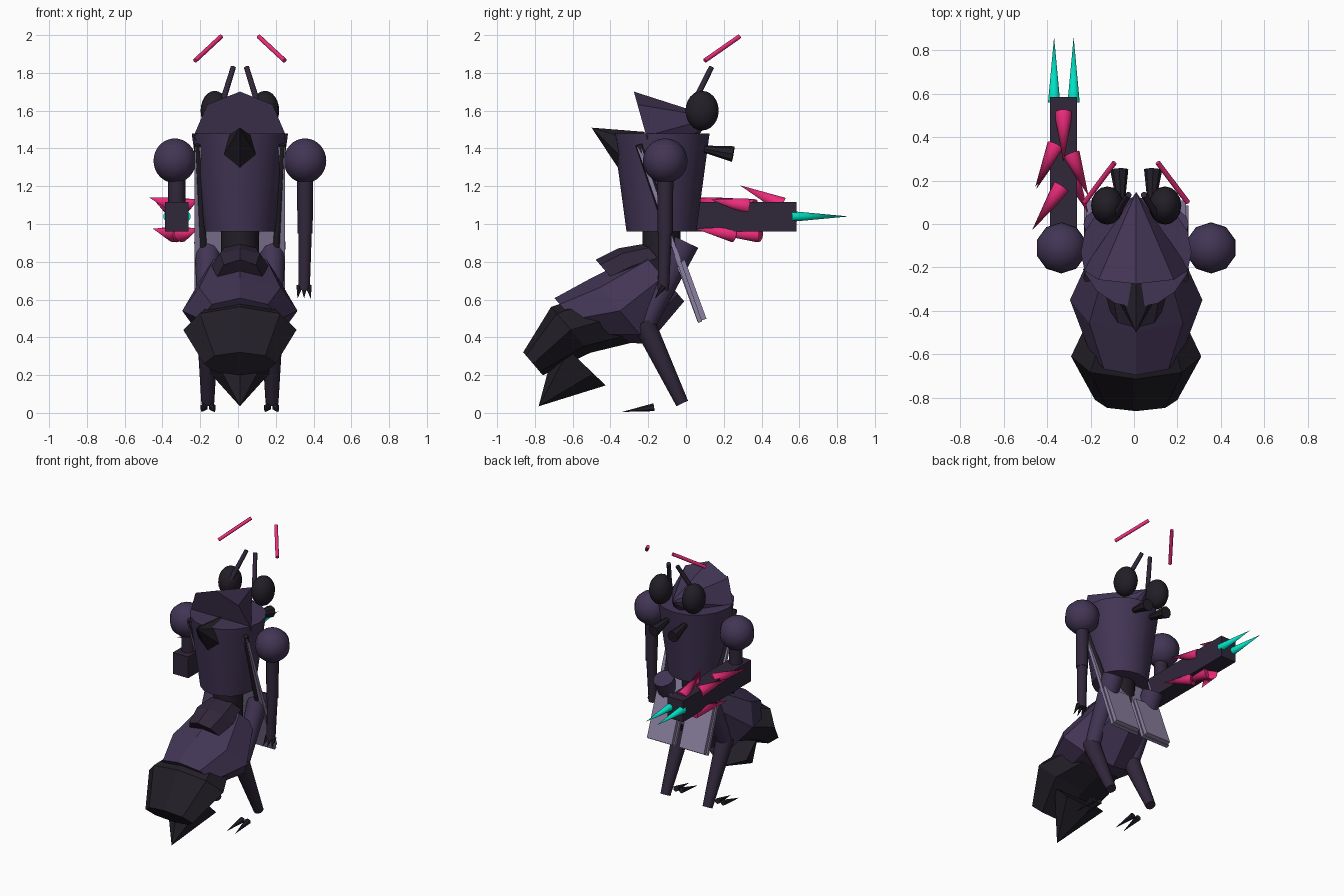
import bpy, bmesh, math
from mathutils import Vector, Matrix

if "Cube" in bpy.data.objects:
    bpy.data.objects.remove(bpy.data.objects["Cube"])


def mat(name, c):
    m = bpy.data.materials.new(name)
    m.diffuse_color = (*c, 1)
    m.use_nodes = True
    m.node_tree.nodes["Principled BSDF"].inputs["Base Color"].default_value = m.diffuse_color
    return m


PURPLE = mat("purple", (.055, .036, .09))
MID = mat("dusk", (.03, .02, .042))
DARK = mat("dark", (.016, .013, .02))
PINK = mat("pink", (.85, .025, .2))
TEAL = mat("teal", (0, .75, .55))
WING = mat("wing", (.26, .22, .36))
SHIFT = .01  # the whole figure sits slightly off centre


def finish(name, bm, m, smooth=False):
    bmesh.ops.recalc_face_normals(bm, faces=bm.faces)
    bm.transform(Matrix.Translation((SHIFT, 0, 0)))
    me = bpy.data.meshes.new(name)
    bm.to_mesh(me)
    bm.free()
    me.materials.append(m)
    ob = bpy.data.objects.new(name, me)
    bpy.context.collection.objects.link(ob)
    if smooth:
        bpy.ops.object.select_all(action='DESELECT')
        ob.select_set(True)
        bpy.context.view_layer.objects.active = ob
        bpy.ops.object.shade_smooth_by_angle(angle=math.radians(40))
    return ob


def limb(name, a, b, r1, r2, m, n=12):
    """Tapered n-sided bar from a to b; r2 = 0 makes a spike."""
    a, b = Vector(a), Vector(b)
    d = (b - a).normalized()
    u = Vector((1, 0, 0))
    u = (u - d * u.dot(d)).normalized()
    v = d.cross(u)
    bm = bmesh.new()

    def ring(c, r):
        return [bm.verts.new(c + r * (math.sin(t) * u + math.cos(t) * v))
                for t in (2 * math.pi * i / n for i in range(n))]
    p = ring(a, r1)
    bm.faces.new(p)
    if r2:
        q = ring(b, r2)
        bm.faces.new(q)
    else:
        tip = bm.verts.new(b)
    for i in range(n):
        j = (i + 1) % n
        bm.faces.new((p[i], p[j], q[j], q[i]) if r2 else (p[i], p[j], tip))
    return finish(name, bm, m, n > 8)


def ball(name, c, s, m, seg, rings):
    bm = bmesh.new()
    bmesh.ops.create_uvsphere(bm, u_segments=seg, v_segments=rings, radius=1)
    bm.transform(Matrix.Translation(c) @ Matrix.Diagonal((*s, 1)))
    return finish(name, bm, m, True)


def box(name, c, s, m, tilt=0):
    bm = bmesh.new()
    bmesh.ops.create_cube(bm, size=1)
    bm.transform(Matrix.Translation(c) @ Matrix.Rotation(tilt, 4, 'X') @ Matrix.Diagonal((*s, 1)))
    return finish(name, bm, m)


def shell(name, rings, m, n=8):
    """Loft of tilted rings: (y, z, x radius, in-plane radius)."""
    bm = bmesh.new()
    loops = []
    for y, z, rx, rv in rings:
        loops.append([bm.verts.new((rx * math.sin(t), y - .65 * rv * math.cos(t), z + .76 * rv * math.cos(t)))
                      for t in (2 * math.pi * i / n for i in range(n))])
    bm.faces.new(loops[0])
    bm.faces.new(loops[-1])
    for p, q in zip(loops, loops[1:]):
        for i in range(n):
            j = (i + 1) % n
            bm.faces.new((p[i], p[j], q[j], q[i]))
    return finish(name, bm, m)


# Torso, waist, head, back thorn
limb("torso", (0, -.13, .96), (0, -.13, 1.48), .185, .255, PURPLE, 16)
limb("waist", (0, -.13, .72), (0, -.13, .97), .1, .1, DARK)
limb("head", (0, -.21, 1.465), (0, .147, 1.565), .245, 0, PURPLE, 8)
limb("back_thorn", (0, -.28, 1.38), (0, -.5, 1.51), .125, 0, DARK, 6)

# Abdomen segments and stinger
shell("abdomen_front", [(-.15, .82, .12, .1), (-.28, .78, .15, .12), (-.4, .72, .12, .12)], MID)
shell("abdomen_middle", [(-.12, .72, .2, .17), (-.35, .54, .305, .23), (-.6, .495, .21, .148)], PURPLE)
shell("abdomen_rear", [(-.4, .5, .2, .17), (-.61, .44, .3, .16), (-.81, .26, .19, .08)], DARK)
limb("stinger", (0, -.555, .27), (0, -.78, .035), .18, 0, DARK, 6)

# Mirrored parts
for s, side in ((-1, "left"), (1, "right")):
    ball(side + "_eye", (s * .133, .085, 1.6), (.075, .088, .105), DARK, 16, 12)
    limb(side + "_antenna", (s * .1, .03, 1.62), (s * .035, .135, 1.83), .016, .014, MID)
    limb(side + "_antenna_tip", (s * .237, .1, 1.865), (s * .1, .282, 1.992), .012, .012, PINK)
    limb(side + "_mandible", (s * .07, .08, 1.4), (s * .078, .25, 1.37), .016, .042, DARK, 8)
    ball(side + "_shoulder", (s * .345, -.11, 1.335), (.118, .118, .118), PURPLE, 10, 16)
    # Long folded wing, its thicker lower panel and strut
    a, b = Vector((s * .13, -.25, 1.41)), Vector((s * .13, .075, .48))
    box(side + "_wing", (a + b) / 2, (.22, .022, (a - b).length), WING, math.atan2(.325, .93))
    box(side + "_wing_lower", (s * .13, .028, .645), (.2, .05, .33), WING, math.atan2(.11, .3))
    limb(side + "_strut", (s * .225, -.25, 1.42), (s * .19, -.05, .84), .018, .022, DARK)
    # Leg with two foot claws
    limb(side + "_thigh", (s * .17, 0, .905), (s * .17, -.205, .485), .072, .052, PURPLE)
    ball(side + "_knee", (s * .17, -.215, .48), (.052, .052, .052), MID, 12, 8)
    limb(side + "_shin", (s * .17, -.225, .48), (s * .17, -.02, .05), .06, .034, MID)
    for k in (-.022, .022):
        limb(side + "_foot_claw", (s * .168 + k, -.17, .03), (s * .168 + k * 1.6, -.34, .005), .021, 0, DARK, 6)

# Free arm with claws
limb("right_upper_arm", (.345, -.11, 1.32), (.345, -.11, .95), .044, .04, MID)
limb("right_forearm", (.345, -.11, .97), (.34, -.12, .65), .036, .03, MID)
for k in (-.035, 0, .035):
    limb("right_hand_claw", (.34 + k * .7, -.12, .67), (.34 + k, -.165, .605), .018, 0, DARK, 6)

# Weapon arm: box body, muzzle spikes, pink thorns
limb("left_upper_arm", (-.335, -.11, 1.32), (-.335, -.11, 1.05), .046, .046, MID)
box("weapon_body", (-.334, .193, 1.038), (.124, .785, .155), MID)
for x in (-.378, -.288):
    limb("muzzle_spike", (x, .56, 1.04), (x, .862, 1.04), .028, 0, TEAL)
thorns = [((-.335, .51, 1.1), (-.335, .285, 1.205)), ((-.37, .36, 1.09), (-.465, .17, 1.14)),
          ((-.345, .17, 1.1), (-.48, -.03, 1.14)), ((-.3, .32, 1.095), (-.22, .13, 1.13)),
          ((-.35, .39, .945), (-.46, .16, .975)), ((-.31, .25, .945), (-.22, .05, .975)),
          ((-.335, .38, .945), (-.29, .14, .95))]
for base, tip in thorns:
    limb("thorn", base, tip, .042, 0, PINK)
